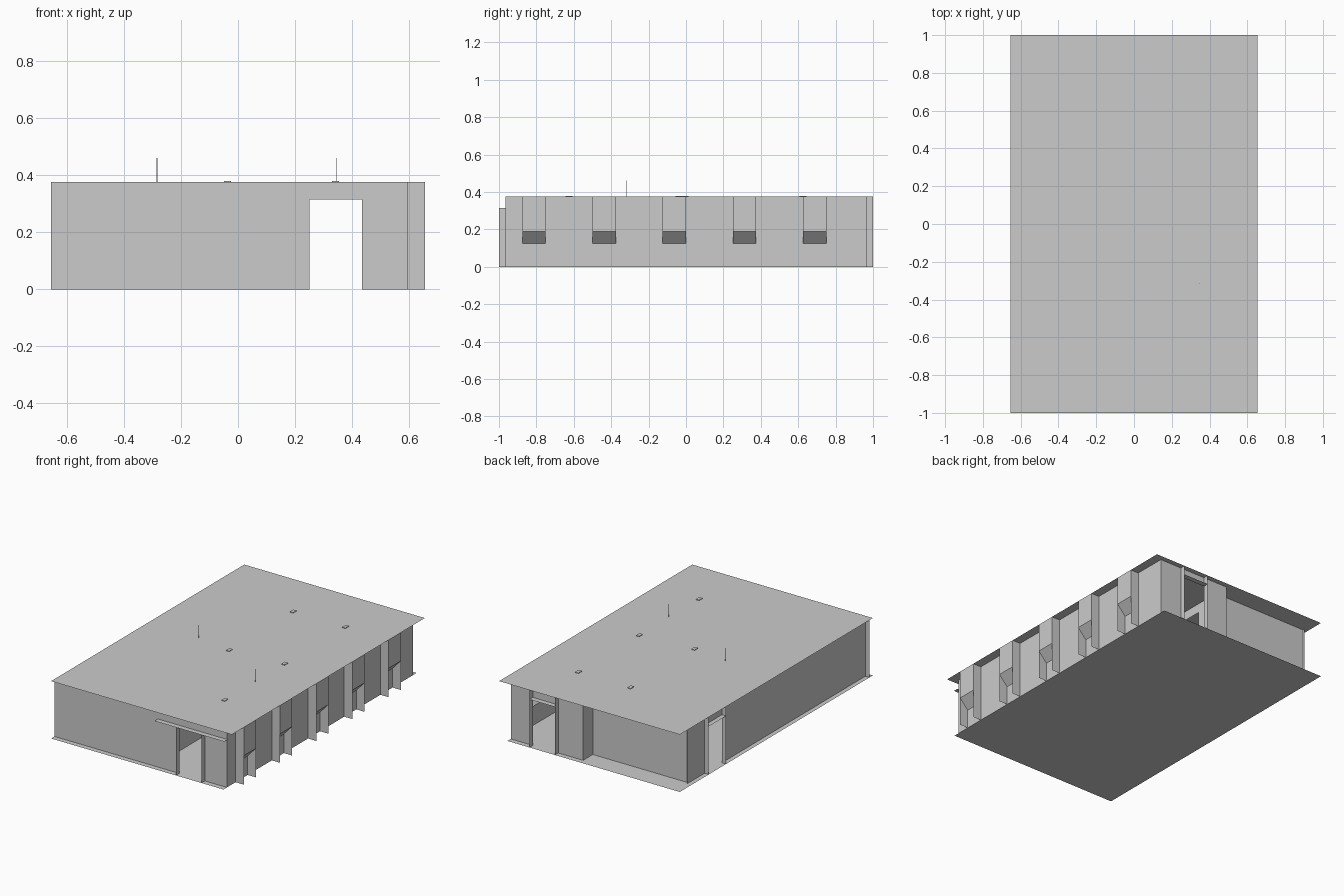
import bpy

if "Cube" in bpy.data.objects:
    bpy.data.objects.remove(bpy.data.objects["Cube"])

H, DOOR = 0.376, 0.315            # roof height, door height
L, R = -0.655, 0.595              # floor slab sides
OUT = 0.655                       # roof / fin outer edge
YF, YB = -0.965, 0.965            # front and back wall planes

grey = bpy.data.materials.new("plain_grey")
grey.diffuse_color = (0.6, 0.6, 0.6, 1)
grey.use_nodes = True
grey.node_tree.nodes["Principled BSDF"].inputs["Base Color"].default_value = grey.diffuse_color


def mesh(name, quads):
    """Thin-sheet part made of four-cornered faces."""
    verts = [p for q in quads for p in q]
    faces = [tuple(range(4 * i, 4 * i + 4)) for i in range(len(quads))]
    me = bpy.data.meshes.new(name)
    me.from_pydata(verts, [], faces)
    me.materials.append(grey)
    ob = bpy.data.objects.new(name, me)
    bpy.context.collection.objects.link(ob)
    return ob


def flat(x0, x1, y0, y1, z):
    return [(x0, y0, z), (x1, y0, z), (x1, y1, z), (x0, y1, z)]


def along_x(x0, x1, y, z0=0, z1=H):
    return [(x0, y, z0), (x1, y, z0), (x1, y, z1), (x0, y, z1)]


def along_y(y0, y1, x, z0=0, z1=H):
    return [(x, y0, z0), (x, y1, z0), (x, y1, z1), (x, y0, z1)]


def wall(name, maker, a, b, at, door=None):
    """Wall sheet with an optional doorway."""
    if door is None:
        return mesh(name, [maker(a, b, at)])
    d0, d1 = door
    return mesh(name, [maker(a, d0, at), maker(d1, b, at),
                       maker(d0, d1, at, DOOR, H)])


def box(name, x, y, z, sx, sy, sz):
    bpy.ops.mesh.primitive_cube_add(size=1, location=(x, y, z + sz / 2))
    ob = bpy.context.object
    ob.name = name
    ob.scale = (sx, sy, sz)
    ob.data.materials.append(grey)


# Slabs
floor = mesh("floor", [flat(L, R, -1, 1, 0)[::-1]])
roof = mesh("roof", [flat(L, OUT, -1, 1, H)])

# Walls
MAIN, SIDE = (0.25, 0.435), (0.52, 0.70)
wall("front_wall", along_x, L, R, YF, MAIN)
wall("back_wall", along_x, 0.07, R, YB, MAIN)
wall("recessed_back_wall", along_x, -0.625, 0.07, 0.865)
wall("left_wall", along_y, YF, 0.88, -0.625, SIDE)
wall("corridor_wall", along_y, YF, YB, 0.07, SIDE)

# Right wall: flat strips between projecting window bays
bays = [(y, y + 0.125) for y in (-0.875, -0.5, -0.125, 0.25, 0.625)]
edges = [YF] + [e for b in bays for e in b] + [YB]
mesh("right_wall", [along_y(edges[i], edges[i + 1], R) for i in range(0, len(edges), 2)])
for a, b in bays:
    mesh("bay_fins", [along_x(R, OUT, a), along_x(R, OUT, b)])
    mesh("bay_panel", [
        along_y(a, b, OUT, 0.19, H),
        [(R, a, 0.125), (R, b, 0.125), (OUT, b, 0.19), (OUT, a, 0.19)],
        along_y(a, b, R, 0, 0.125)])

# Door surrounds
mesh("front_door_jambs", [along_y(-1, YF, x, 0, DOOR) for x in MAIN])
mesh("front_canopy", [flat(0.095, 0.6, -1, YF, DOOR)])
mesh("back_door_jambs", [along_y(YB, 1, x) for x in MAIN])
mesh("back_canopy", [flat(*MAIN, YB, 1, DOOR)])
mesh("side_door_jambs", [along_x(L, -0.625, y) for y in SIDE])
mesh("side_canopy", [flat(L, -0.625, *SIDE, DOOR)])

# Roof vents and thin poles
for x, y in ((-0.037, 0.625), (0.342, 0.625), (-0.037, -0.037), (0.342, -0.005), (0.342, -0.625)):
    box("roof_vent", x, y, H, 0.024, 0.036, 0.004)
for x, y in ((-0.284, 0.0), (0.346, -0.317)):
    box("roof_pole", x, y, H, 0.002, 0.002, 0.085)
